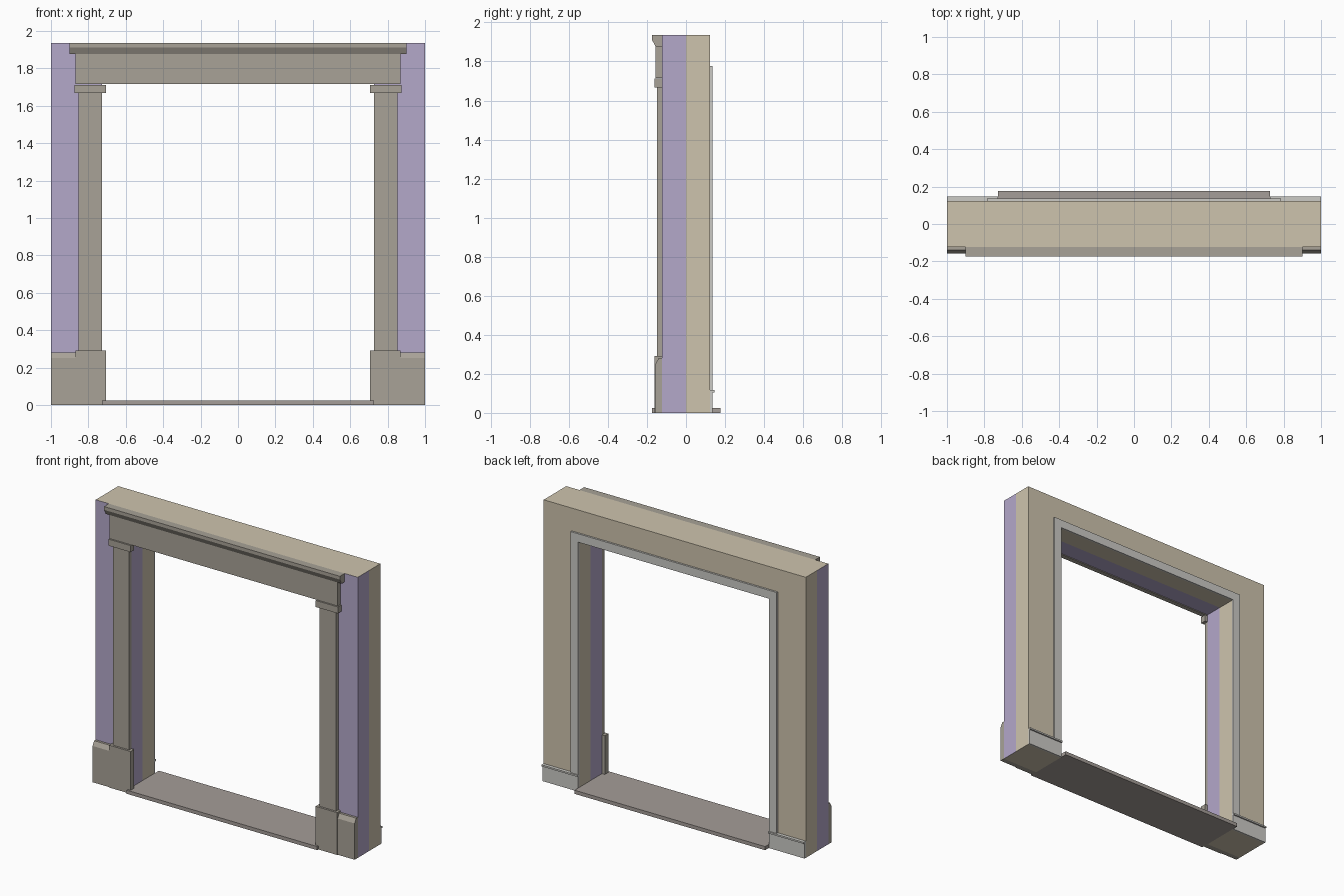
import bpy, bmesh

cube = bpy.data.objects.get("Cube")
if cube:
    bpy.data.objects.remove(cube, do_unlink=True)


def make_material(name, rgb):
    linear = [((c / 255 + 0.055) / 1.055) ** 2.4 for c in rgb] + [1.0]
    mat = bpy.data.materials.new(name)
    mat.use_nodes = True
    mat.diffuse_color = linear
    mat.node_tree.nodes["Principled BSDF"].inputs["Base Color"].default_value = linear
    return mat


plaster = make_material("beige plaster", (206, 196, 174))
lilac = make_material("lilac wall", (180, 168, 202))
stone = make_material("grey stone", (168, 162, 151))
sill = make_material("threshold stone", (165, 157, 152))
trim = make_material("pale trim", (204, 203, 198))


def prism(name, axis, profile, start, end, *mats):
    """Extrude a closed profile along x (points are y, z) or y (points are x, z)."""
    def place(p, t):
        return (t, p[0], p[1]) if axis == "x" else (p[0], t, p[1])

    bm = bmesh.new()
    face = bm.faces.new([bm.verts.new(place(p, start)) for p in profile])
    grown = bmesh.ops.extrude_face_region(bm, geom=[face], use_keep_orig=True)
    for v in grown["geom"]:
        if isinstance(v, bmesh.types.BMVert):
            v.co["xy".index(axis)] = end
    bmesh.ops.recalc_face_normals(bm, faces=bm.faces)
    mesh = bpy.data.meshes.new(name)
    bm.to_mesh(mesh)
    bm.free()
    for m in mats:
        mesh.materials.append(m)
    obj = bpy.data.objects.new(name, mesh)
    bpy.context.collection.objects.link(obj)
    return obj


def box(name, xs, ys, zs, mat):
    profile = [(ys[0], zs[0]), (ys[1], zs[0]), (ys[1], zs[1]), (ys[0], zs[1])]
    return prism(name, "x", profile, xs[0], xs[1], mat)


def arch(inner, outer, bottom, lintel, top):
    """Upside-down U outline in x, z."""
    return [(-outer, bottom), (-inner, bottom), (-inner, lintel), (inner, lintel),
            (inner, bottom), (outer, bottom), (outer, top), (-outer, top)]


# Main dimensions
HEIGHT, FACE, OPEN, LINTEL = 1.935, 0.123, 0.727, 1.72

# Wall in two layers: lilac in front, plaster behind
wall_outline = arch(OPEN, 1.0, 0, LINTEL, HEIGHT)
prism("back_wall", "y", wall_outline, 0, FACE, plaster)
front = prism("front_wall", "y", wall_outline, -FACE, 0, lilac, plaster)
for poly in front.data.polygons:
    # the top and the underside of the feet stay plaster
    if abs(poly.normal.z) > 0.9 and (poly.center.z < 0.1 or poly.center.z > 1.9):
        poly.material_index = 1

# Lintel beam and cornice
box("lintel_beam", (-0.87, 0.87), (-0.156, -FACE), (LINTEL - 0.005, 1.88), stone)
cornice = [(-FACE, 1.877), (-0.156, 1.877), (-0.175, 1.912), (-0.175, HEIGHT), (-FACE, HEIGHT)]
prism("cornice", "x", cornice, -0.9, 0.9, stone)

# Door threshold
box("threshold", (-OPEN, OPEN), (-0.175, 0.176), (0, 0.025), sill)

# Back door casing
prism("back_casing", "y", arch(OPEN, 0.787, 0.1, LINTEL, 1.778), FACE, 0.136, trim)

# Parts repeated on each side
base_profile = [(-FACE, 0), (-0.157, 0), (-0.157, 0.25), (-0.14, 0.28), (-FACE, 0.28)]
board_profile = [(FACE, 0), (0.136, 0), (0.136, 0.105), (0.146, 0.105), (0.146, 0.116), (FACE, 0.116)]
for side, s in (("left", 1), ("right", -1)):
    def span(a, b):
        return sorted((s * a, s * b))

    box(side + "_pilaster", span(OPEN, 0.852), (-0.148, -FACE), (0.28, 1.68), stone)
    box(side + "_capital", span(0.706, 0.875), (-0.162, -FACE), (1.667, 1.712), stone)
    box(side + "_plinth", span(0.706, 0.87), (-0.162, -FACE), (0, 0.292), stone)
    prism(side + "_wall_base", "x", base_profile, *span(0.86, 1.0), stone)
    prism(side + "_baseboard", "x", board_profile, *span(OPEN, 1.0), trim)
